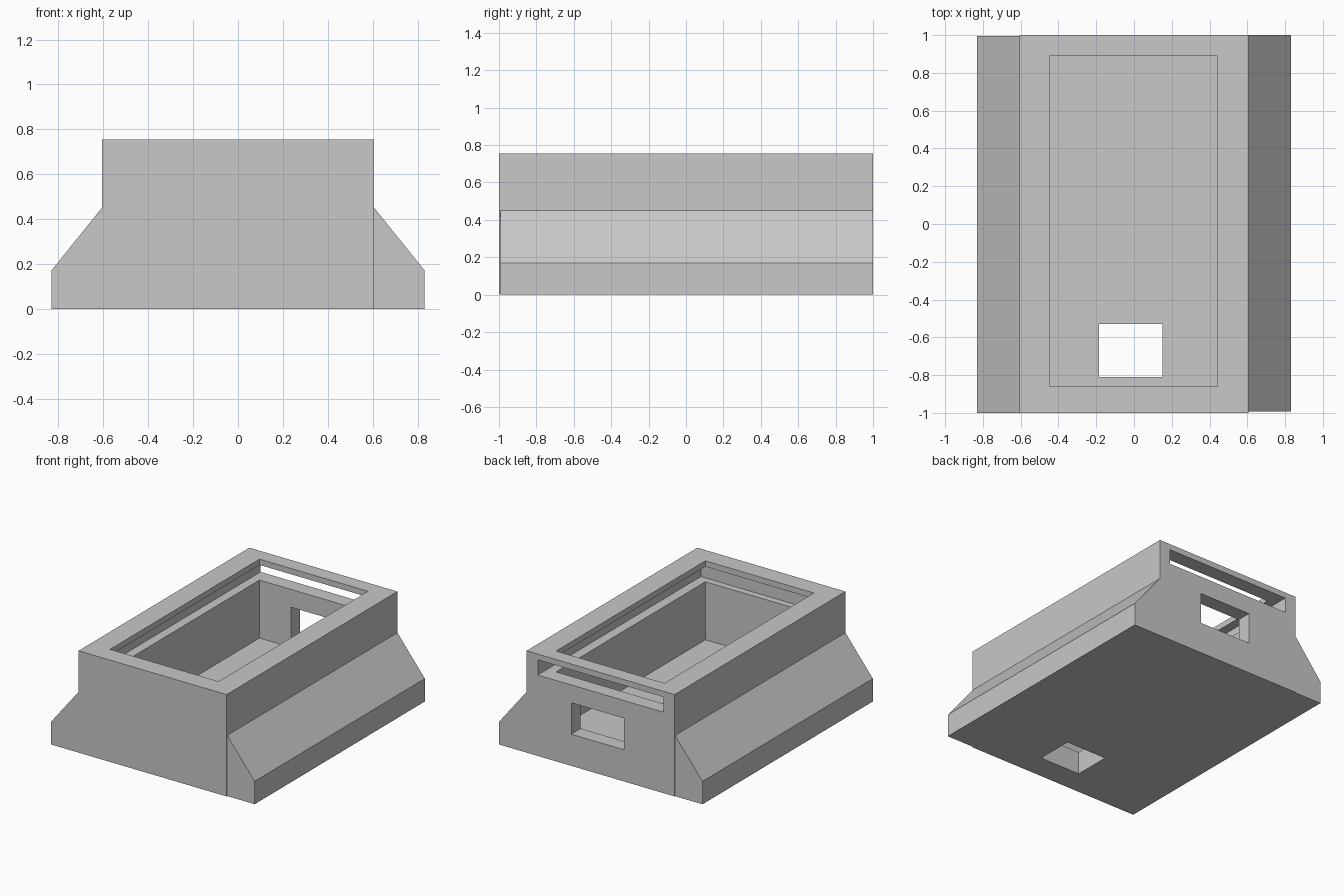
import bpy
import bmesh

if "Cube" in bpy.data.objects:
    bpy.data.objects.remove(bpy.data.objects["Cube"], do_unlink=True)

HALF, WING, TOP = 0.607, 0.832, 0.755
FLOOR, LEDGE = 0.17, 0.6

grey = bpy.data.materials.new("light grey plastic")
grey.use_nodes = True
grey.diffuse_color = (0.58, 0.58, 0.58, 1)
grey.node_tree.nodes["Principled BSDF"].inputs["Base Color"].default_value = grey.diffuse_color


def prism(name, profile, y0, y1):
    """Extrude an x-z outline along y."""
    bm = bmesh.new()
    face = bm.faces.new([bm.verts.new((x, y0, z)) for x, z in profile])
    extruded = bmesh.ops.extrude_face_region(bm, geom=[face])["geom"]
    moved = [v for v in extruded if isinstance(v, bmesh.types.BMVert)]
    bmesh.ops.translate(bm, verts=moved, vec=(0, y1 - y0, 0))
    bmesh.ops.recalc_face_normals(bm, faces=bm.faces)
    mesh = bpy.data.meshes.new(name)
    bm.to_mesh(mesh)
    bm.free()
    mesh.materials.append(grey)
    obj = bpy.data.objects.new(name, mesh)
    bpy.context.collection.objects.link(obj)
    return obj


def cut(target, name, x, y, z):
    """Subtract a box given by its x, y and z ranges."""
    box = prism(name, [(x[0], z[0]), (x[1], z[0]), (x[1], z[1]), (x[0], z[1])], *y)
    box.hide_render = True
    mod = target.modifiers.new(name, "BOOLEAN")
    mod.operation, mod.solver, mod.object = "DIFFERENCE", "EXACT", box
    bpy.ops.object.select_all(action="DESELECT")
    bpy.context.view_layer.objects.active = target
    target.select_set(True)
    bpy.ops.object.modifier_apply(modifier=mod.name)
    bpy.data.objects.remove(box, do_unlink=True)


# Case body with flared sides
right_side = [(WING, 0), (WING, FLOOR), (HALF, 0.45), (HALF, TOP)]
left_side = [(-x, z) for x, z in reversed(right_side)]
case = prism("case_body", right_side + left_side, -1, 1)

# Inner compartment, sliding lid groove, rear window and floor opening
cut(case, "compartment", (-0.447, 0.443), (-0.86, 0.89), (FLOOR, 1))
cut(case, "lid_groove", (-0.515, 0.515), (-0.91, 1.1), (LEDGE, 0.712))
cut(case, "rear_window", (-0.19, 0.24), (0.8, 1.1), (0.235, 0.468))
cut(case, "floor_opening", (-0.185, 0.15), (-0.81, -0.53), (-0.1, 0.3))

# Small steps at one end of each flare
cut(case, "front_step", (HALF, 1), (-1.1, -0.993), (-0.1, 0.5))
cut(case, "back_step", (-1, -HALF), (0.995, 1.1), (-0.1, 0.5))
